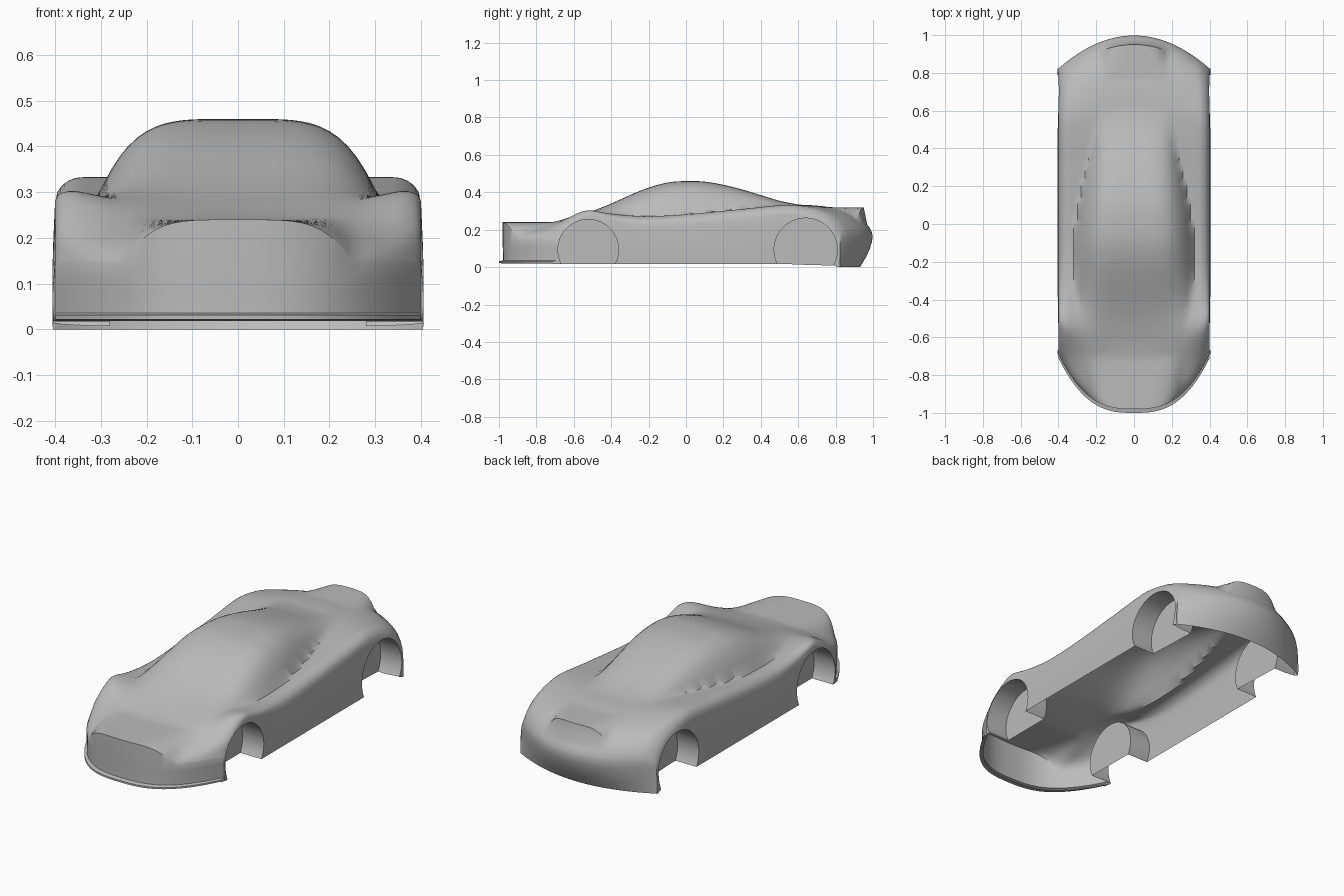
import bpy, bmesh, math

if "Cube" in bpy.data.objects:
    bpy.data.objects.remove(bpy.data.objects["Cube"])

paint = bpy.data.materials.new("grey paint")
paint.diffuse_color = (0.5, 0.5, 0.5, 1)
paint.use_nodes = True
paint.node_tree.nodes["Principled BSDF"].inputs["Base Color"].default_value = paint.diffuse_color


def curve(pts, t):
    """Smooth interpolation through (t, value) points."""
    if t <= pts[0][0]:
        return pts[0][1]
    if t >= pts[-1][0]:
        return pts[-1][1]
    i = max(k for k in range(len(pts) - 1) if pts[k][0] <= t)

    def slope(k):
        a, b = pts[max(k - 1, 0)], pts[min(k + 1, len(pts) - 1)]
        return (b[1] - a[1]) / (b[0] - a[0])
    (t0, v0), (t1, v1) = pts[i], pts[i + 1]
    h = t1 - t0
    s = (t - t0) / h
    return ((2*s**3 - 3*s*s + 1)*v0 + (s**3 - 2*s*s + s)*h*slope(i)
            + (3*s*s - 2*s**3)*v1 + (s**3 - s*s)*h*slope(i + 1))


def smooth(t):
    t = min(max(t, 0), 1)
    return t * t * (3 - 2 * t)


# lower body height, roof height and cabin half width along the length
DECK = [(-.98, .145), (-.965, .165), (-.92, .187), (-.8, .22), (-.6, .262), (-.4, .278), (-.2, .272),
        (0, .282), (.3, .31), (.5, .328), (.65, .332), (.8, .315), (.9, .285), (.95, .25)]
ROOF = [(-.7, .24), (-.6, .268), (-.5, .30), (-.4, .34), (-.3, .385), (-.2, .425), (-.1, .452), (0, .46),
        (.1, .457), (.2, .44), (.3, .415), (.4, .385), (.5, .355), (.6, .335), (.75, .32)]
CABIN = [(-.65, .25), (-.4, .30), (-.2, .315), (0, .305), (.2, .27), (.4, .225), (.7, .17)]

# centre line: front lip and nose, top, tail
NOSE = [(-.97, .018), (-1.0, .022), (-1.0, .031), (-.978, .036), (-.978, .07), (-.98, .11)]
TAIL = [(.968, .23), (.982, .21), (.993, .188), (.998, .165), (.994, .135), (.982, .095), (.96, .05), (.93, 0)]
TOP = [-.98, -.975, -.965, -.95] + [-.93 + i * .0245 for i in range(75)] + [.905, .925, .94, .95]
STATIONS = NOSE + [(y, None) for y in TOP] + TAIL

HALF = [i * .02 for i in range(18)] + [.35, .36, .37, .38, .388, .395, .4]
XS = [-x for x in HALF[:0:-1]] + HALF


def body_point(x, y0, z0):
    a = abs(x)
    y = y0
    # wrap nose and tail round in plan, and fade the tail undercut at the corners
    if z0 is not None and y0 > 0 and z0 < .165:
        y = y0 + (.998 - y0) * (a / .4) ** 2
    y += .27 * (a / .39) ** 2.8 * smooth((-.35 - y0) / .63)
    y -= .175 * (a / .4) ** 2 * smooth((y0 - .3) / .63)
    z = z0
    if z0 is None:
        z = curve(DECK, y0)
        # front wings
        z += .065 * (a / .4) ** 3 * math.exp(-((y + .57) / .13) ** 2) * smooth((y0 + .98) / .05)
        # cabin
        r = a / curve(CABIN, y)
        if r < 1:
            z += max(curve(ROOF, y) - curve(DECK, y0), 0) * (1 - r ** 4.5)
    # rounded shoulder
    if a > .34:
        drop = .03 + .025 * smooth((y + .5) / .4)
        z -= drop * (1 - math.sqrt(max(0, 1 - ((a - .34) / .06) ** 2))) * smooth((z - .12) / .1)
    return (x, y, z)


# body shell: lofted columns, with side walls dropped from both outer columns
bm = bmesh.new()
cols = [[bm.verts.new(body_point(x, *s)) for s in STATIONS] for x in XS]


def side_wall(top, sign):
    out = []
    for k in range(1, 7):
        f = k / 6
        row = []
        for v in top:
            zb = min(.017 * (1 - smooth((v.co.y - .77) / .05)), v.co.z)
            row.append(bm.verts.new((v.co.x + sign * .006 * math.sin(f * 2.2) * smooth(v.co.z / .15),
                                     v.co.y, v.co.z + (zb - v.co.z) * f)))
        out.append(row)
    return out


cols = side_wall(cols[0], -1)[::-1] + cols + side_wall(cols[-1], 1)
for a, b in zip(cols, cols[1:]):
    for i in range(len(a) - 1):
        bm.faces.new((a[i], b[i], b[i + 1], a[i + 1]))
bmesh.ops.remove_doubles(bm, verts=bm.verts, dist=.0004)
bmesh.ops.dissolve_degenerate(bm, edges=bm.edges, dist=.0003)

# temporary floor so the wheel arches can be cut from a solid
rim = [e for e in bm.edges if e.is_boundary]
floor = bmesh.ops.holes_fill(bm, edges=rim, sides=0)["faces"]
for f in floor:
    f.material_index = 1
bmesh.ops.triangulate(bm, faces=floor)
bmesh.ops.recalc_face_normals(bm, faces=bm.faces)
mesh = bpy.data.meshes.new("body_shell")
bm.to_mesh(mesh)
bm.free()
mesh.materials.append(paint)
mesh.materials.append(paint)
body = bpy.data.objects.new("body_shell", mesh)
bpy.context.collection.objects.link(body)

# wheel arches
cutters = []
for side in (-1, 1):
    for y, r in ((-.523, .162), (.64, .169)):
        bpy.ops.mesh.primitive_cylinder_add(vertices=56, radius=r, depth=.24, location=(side * .4, y, .093),
                                            rotation=(0, math.pi / 2, 0))
        c = bpy.context.object
        c.name = "wheel_arch_cutter"
        c.hide_render = True
        c.data.materials.append(paint)
        m = body.modifiers.new("wheel_arch", 'BOOLEAN')
        m.operation = 'DIFFERENCE'
        m.solver = 'EXACT'
        m.object = c
        cutters.append(c)
bpy.context.view_layer.update()
cut = bpy.data.meshes.new_from_object(body.evaluated_get(bpy.context.evaluated_depsgraph_get()))
body.modifiers.clear()
body.data = cut
for c in cutters:
    bpy.data.objects.remove(c)

# open the underside again
bm = bmesh.new()
bm.from_mesh(cut)
bmesh.ops.delete(bm, geom=[f for f in bm.faces if f.material_index == 1], context='FACES')
for f in bm.faces:
    f.material_index = 0
bm.to_mesh(cut)
bm.free()
cut.materials.clear()
cut.materials.append(paint)

bpy.ops.object.select_all(action='DESELECT')
body.select_set(True)
bpy.context.view_layer.objects.active = body
bpy.ops.object.shade_smooth_by_angle(angle=math.radians(35))
